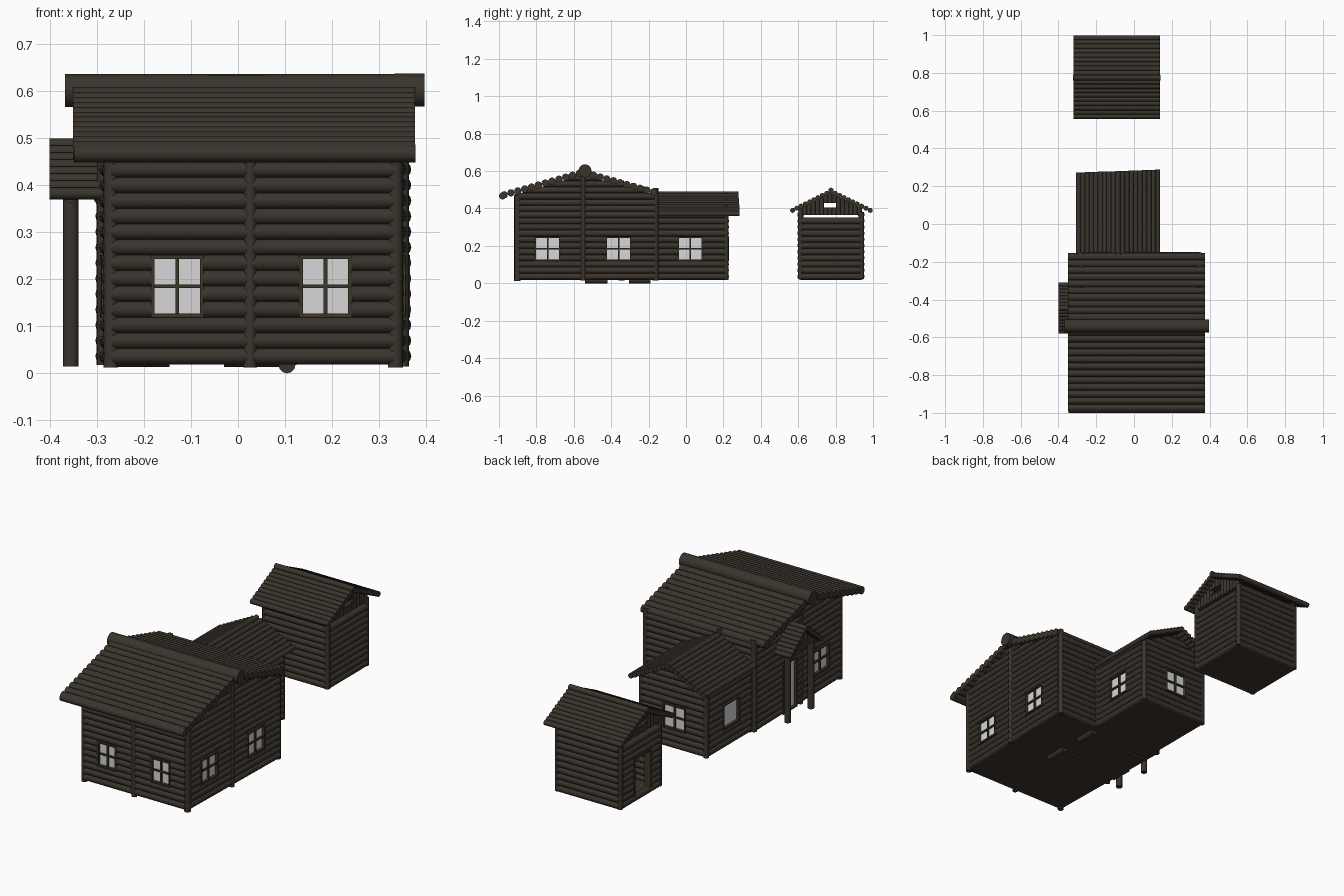
import bpy, bmesh, math
from mathutils import Vector, Matrix

if "Cube" in bpy.data.objects:
    bpy.data.objects.remove(bpy.data.objects["Cube"])

def material(name, col):
    m = bpy.data.materials.new(name)
    m.diffuse_color = (*col, 1)
    m.use_nodes = True
    m.node_tree.nodes["Principled BSDF"].inputs["Base Color"].default_value = m.diffuse_color
    return m

WOOD = material("dark log wood", (0.043, 0.034, 0.026))
FRAME = material("window frame wood", (0.045, 0.037, 0.023))
GLASS = material("pale glass", (0.68, 0.68, 0.68))
PITCH, R, Z0 = 0.033, 0.0178, 0.02

def finish(name, bm, mat):
    me = bpy.data.meshes.new(name)
    bm.to_mesh(me)
    bm.free()
    me.materials.append(mat)
    ob = bpy.data.objects.new(name, me)
    bpy.context.collection.objects.link(ob)
    return ob

def log(bm, p, q, r, n=12):
    p, q = Vector(p), Vector(q)
    d = q - p
    if d.length < 0.004:
        return
    m = Matrix.Translation((p + q) / 2) @ d.to_track_quat('Z', 'Y').to_matrix().to_4x4()
    bmesh.ops.create_cone(bm, cap_ends=True, segments=n, radius1=r, radius2=r,
                          depth=d.length, matrix=m)

def box(bm, c, size, ang=0):
    m = Matrix.Translation(c) @ Matrix.Rotation(ang, 4, 'Z') @ Matrix.Diagonal((*size, 1))
    bmesh.ops.create_cube(bm, size=1, matrix=m)

# Log wall from a to b; openings are (s0, s1, z0, z1) measured along the wall;
# gable is (ridge position, ridge height, slope)
def wall(name, a, b, top, openings=(), gable=None):
    a, b = Vector((*a, 0)), Vector((*b, 0))
    d = (b - a).normalized()
    length = (b - a).length
    bm = bmesh.new()
    z = Z0 + PITCH / 2
    while z < top:
        lo, hi = 0, length
        if gable:
            half = (gable[1] - z) / gable[2]
            lo, hi = max(0, gable[0] - half), min(length, gable[0] + half)
        cuts = sorted((o[0], o[1]) for o in openings if o[2] < z < o[3])
        start = lo
        for s0, s1 in cuts + [(hi, hi)]:
            if s0 > start:
                log(bm, a + d * start + Vector((0, 0, z)), a + d * s0 + Vector((0, 0, z)), R)
            start = s1
        z += PITCH
    return finish(name, bm, WOOD)

# Framed pane filling a wall opening, with or without a cross of glazing bars
def window(name, a, b, o, bars=True):
    a, b = Vector((*a, 0)), Vector((*b, 0))
    d = (b - a).normalized()
    ang = math.atan2(d.y, d.x)
    s0, s1, z0, z1 = o
    t = 0.008
    at = lambda s, z: a + d * s + Vector((0, 0, z))
    sm, zm = (s0 + s1) / 2, (z0 + z1) / 2
    bm = bmesh.new()
    for s in (s0 + t / 2, s1 - t / 2):
        box(bm, at(s, zm), (t, 0.036, z1 - z0), ang)
    for z in (z0 + t / 2, z1 - t / 2):
        box(bm, at(sm, z), (s1 - s0, 0.036, t), ang)
    if bars:
        box(bm, at(sm, zm), (t, 0.024, z1 - z0), ang)
        box(bm, at(sm, zm), (s1 - s0, 0.024, t), ang)
    finish(name + "_frame", bm, FRAME)
    bm = bmesh.new()
    box(bm, at(sm, zm), (s1 - s0 - t, 0.006, z1 - z0 - t), ang)
    finish(name + "_glass", bm, GLASS)

# Row of roof logs stepping from eave to ridge; ends gives each log's two end points
def roof_slope(name, eave, ridge, n, r, ends):
    bm = bmesh.new()
    for i in range(n):
        f = i / (n - 1)
        u = eave[0] + (ridge[0] - eave[0]) * f
        z = eave[1] + (ridge[1] - eave[1]) * f
        p, q = ends(u, z)
        log(bm, p, q, r)
    return finish(name, bm, WOOD)

def posts(name, items):
    bm = bmesh.new()
    for x, y, z0, z1, r in items:
        log(bm, (x, y, z0), (x, y, z1), r)
    return finish(name, bm, WOOD)

def floor(name, pts):
    bm = bmesh.new()
    f = bm.faces.new([bm.verts.new((x, y, 0.02)) for x, y in pts])
    ext = bmesh.ops.extrude_face_region(bm, geom=[f])
    bmesh.ops.translate(bm, vec=(0, 0, 0.01), verts=[v for v in ext['geom'] if isinstance(v, bmesh.types.BMVert)])
    bmesh.ops.recalc_face_normals(bm, faces=bm.faces)
    return finish(name, bm, WOOD)

W0, W1 = Z0 + 3 * PITCH, Z0 + 7 * PITCH   # window sill and head

# Main house: slightly flared plan
FL, FR, BR, BL = (-0.27, -0.90), (0.332, -0.90), (0.35, -0.165), (-0.285, -0.165)
front = [(0.085, 0.197, W0, W1), (0.40, 0.512, W0, W1)]
right = [(0.09, 0.23, W0, W1), (0.47, 0.61, W0, W1)]
left = [(0.11, 0.25, W0, W1), (0.39, 0.51, Z0, Z0 + 8 * PITCH)]
main_gable = (0.355, 0.592, 0.285)
wall("main_front_wall", FL, FR, 0.475, front)
wall("main_right_wall", FR, BR, 0.59, right, main_gable)
wall("main_left_wall", FL, BL, 0.59, left, main_gable)
wall("main_back_wall", BL, BR, 0.485)
for i, o in enumerate(front):
    window(f"main_front_window_{i}", FL, FR, o)
for i, o in enumerate(right):
    window(f"main_right_window_{i}", FR, BR, o)
window("main_left_window", FL, BL, left[0])
window("main_door", FL, BL, left[1], False)
posts("main_posts", [(-0.27, -0.90, 0.012, 0.47, 0.015), (0.334, -0.90, 0.012, 0.47, 0.016),
                     (0.026, -0.905, 0.012, 0.47, 0.014), (0.35, -0.55, 0.015, 0.58, 0.013),
                     (-0.286, -0.55, 0.018, 0.58, 0.013), (0.347, -0.163, 0.015, 0.505, 0.015),
                     (-0.285, -0.163, 0.018, 0.505, 0.015), (-0.085, -0.16, 0.02, 0.51, 0.013)])
floor("main_floor", [FL, FR, BR, BL])

# Main roof
along_x = lambda x0, x1: (lambda u, z: ((x0, u, z), (x1, u, z)))
roof_slope("main_roof_front", (-0.972, 0.473), (-0.57, 0.588), 12, 0.0195, along_x(-0.35, 0.376))
roof_slope("main_roof_back", (-0.174, 0.488), (-0.53, 0.588), 11, 0.0195, along_x(-0.35, 0.376))
bm = bmesh.new()
log(bm, (-0.367, -0.54, 0.600), (0.396, -0.54, 0.601), 0.035, 16)
finish("main_ridge_log", bm, WOOD)
bm = bmesh.new()
log(bm, (-0.348, -0.981, 0.467), (0.377, -0.981, 0.467), 0.019)
finish("main_eave_log", bm, WOOD)

# Annex behind the house, ridge running along y
AL, AR, BBL, BBR = (-0.268, -0.16), (0.11, -0.16), (-0.268, 0.212), (0.11, 0.212)
a_side = (0.115, 0.252, W0, W1)
a_back = (0.112, 0.248, W0, W1)
wall("annex_left_wall", AL, BBL, 0.38, [a_side])
wall("annex_right_wall", AR, BBR, 0.38, [a_side])
wall("annex_back_wall", BBL, BBR, 0.47, [a_back], (0.187, 0.475, 0.5))
window("annex_left_window", AL, BBL, a_side, False)
window("annex_right_window", AR, BBR, a_side)
window("annex_back_window", BBL, BBR, a_back)
posts("annex_posts", [(x, y, 0.018, 0.38, 0.014) for x in (-0.268, 0.11) for y in (-0.15, 0.213)])
floor("annex_floor", [AL, AR, BBR, BBL])
along_y = lambda u, z: ((u, -0.155, z), (u, 0.28 + 0.035 * (u + 0.085), z))
roof_slope("annex_roof_left", (-0.293, 0.372), (-0.085, 0.478), 10, 0.0135, along_y)
roof_slope("annex_roof_right", (0.125, 0.372), (-0.085, 0.478), 10, 0.0135, along_y)

# Porch on the left side
roof_slope("porch_roof_front", (-0.568, 0.382), (-0.445, 0.486), 8, 0.0125, along_x(-0.4, -0.275))
roof_slope("porch_roof_back", (-0.322, 0.382), (-0.445, 0.486), 8, 0.0125, along_x(-0.4, -0.275))
posts("porch_posts", [(-0.355, y, 0.015, 0.375, 0.016) for y in (-0.54, -0.345)])
bm = bmesh.new()
log(bm, (-0.355, -0.56, 0.375), (-0.355, -0.33, 0.375), 0.013)
for i in range(9):
    y = -0.445 + (i - 4) * 0.022
    log(bm, (-0.355, y, 0.37), (-0.355, y, 0.48 - 0.84 * abs(y + 0.445)), 0.0115)
finish("porch_gable", bm, WOOD)

# Detached shed, gables facing left and right
SX0, SX1, SY0, SY1 = -0.27, 0.095, 0.613, 0.937
door = (0.09, 0.225, Z0 + PITCH, Z0 + 7 * PITCH)
wall("shed_front_wall", (SX0, SY0), (SX1, SY0), 0.38)
wall("shed_back_wall", (SX0, SY1), (SX1, SY1), 0.38)
wall("shed_right_wall", (SX1, SY0), (SX1, SY1), 0.36)
wall("shed_left_wall", (SX0, SY0), (SX0, SY1), 0.36, [door])
posts("shed_posts", [(x, y, 0.022, 0.38, 0.014) for x in (SX0, SX1) for y in (SY0, SY1)])
bm = bmesh.new()
for s in door[:2]:
    box(bm, (SX0, SY0 + s, (door[2] + door[3]) / 2), (0.036, 0.01, door[3] - door[2]))
box(bm, (SX0, SY0 + sum(door[:2]) / 2, door[3]), (0.036, door[1] - door[0], 0.01))
finish("shed_door_frame", bm, FRAME)
floor("shed_floor", [(SX0, SY0), (SX1, SY0), (SX1, SY1), (SX0, SY1)])
# Vertical gable planks, split around a narrow vent
for side, x in (("left", SX0), ("right", SX1)):
    bm = bmesh.new()
    for i in range(15):
        y = 0.77 + (i - 7) * 0.0225
        top = 0.488 - 0.5 * abs(y - 0.775)
        spans = [(0.365, 0.405), (0.43, top)] if abs(i - 7) <= 2 - 0.5 else [(0.365, top)]
        for z0, z1 in spans:
            log(bm, (x, y, z0), (x, y, z1), 0.0122)
    for z in (0.403, 0.432):
        box(bm, (x, 0.77, z), (0.026, 0.094, 0.005))
    finish("shed_gable_" + side, bm, WOOD)
roof_slope("shed_roof_front", (0.570, 0.390), (0.775, 0.492), 10, 0.0135, along_x(-0.321, 0.138))
roof_slope("shed_roof_back", (0.985, 0.390), (0.775, 0.492), 10, 0.0135, along_x(-0.321, 0.138))
bm = bmesh.new()
log(bm, (-0.323, 0.775, 0.497), (0.14, 0.775, 0.497), 0.0145)
finish("shed_ridge_log", bm, WOOD)

# Short logs showing under the floor
bm = bmesh.new()
log(bm, (0.104, -0.54, 0.018), (0.104, -0.42, 0.018), 0.018)
log(bm, (0.104, -0.305, 0.018), (0.104, -0.19, 0.018), 0.018)
log(bm, (-0.27, -0.25, 0.027), (-0.145, -0.25, 0.027), 0.013)
log(bm, (-0.03, -0.45, 0.027), (0.09, -0.45, 0.027), 0.013)
finish("under_floor_logs", bm, WOOD)

# Smooth the round logs, keep their ends and the boxes sharp
for ob in bpy.context.collection.objects:
    ob.select_set(True)
    bpy.context.view_layer.objects.active = ob
bpy.ops.object.shade_smooth_by_angle(angle=math.radians(40))
